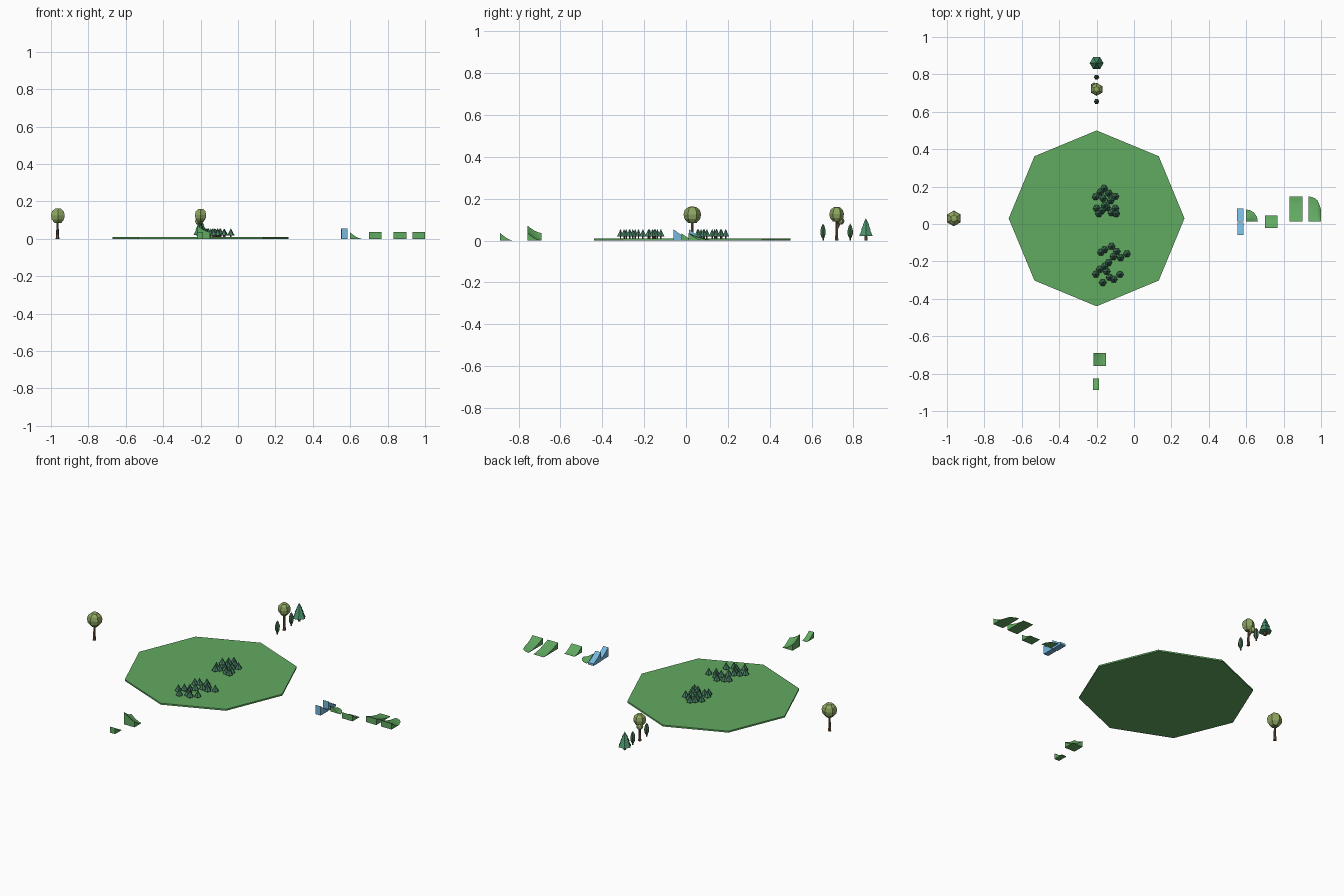
import bpy, bmesh, math
from mathutils import Vector

if "Cube" in bpy.data.objects:
    bpy.data.objects.remove(bpy.data.objects["Cube"])

def mat(name, c):
    m = bpy.data.materials.new(name)
    m.diffuse_color = (*c, 1)
    m.use_nodes = True
    m.node_tree.nodes["Principled BSDF"].inputs["Base Color"].default_value = m.diffuse_color
    return m

GRASS = mat("grass", (0.12, 0.40, 0.12))
WATER = mat("water", (0.18, 0.48, 0.72))
PINE = mat("pine", (0.06, 0.20, 0.12))
BIG_PINE = mat("big pine", (0.07, 0.29, 0.15))
CYPRESS = mat("cypress", (0.05, 0.14, 0.06))
LEAF = mat("leaf", (0.27, 0.38, 0.12))
BARK = mat("bark", (0.16, 0.10, 0.06))

def finish(name, bm, m):
    bmesh.ops.remove_doubles(bm, verts=bm.verts, dist=1e-5)
    bmesh.ops.recalc_face_normals(bm, faces=bm.faces)
    me = bpy.data.meshes.new(name)
    bm.to_mesh(me)
    bm.free()
    me.materials.append(m)
    ob = bpy.data.objects.new(name, me)
    bpy.context.collection.objects.link(ob)
    return ob

def lathe(bm, x, y, profile, n=6, turn=0.0):
    """Stack of n-sided rings given as (radius, z), capped at both ends."""
    rings = [[bm.verts.new((x + r * math.cos(turn + math.tau * i / n),
                            y + r * math.sin(turn + math.tau * i / n), z))
              for i in range(n)] for r, z in profile]
    for a, b in zip(rings, rings[1:]):
        for i in range(n):
            j = (i + 1) % n
            bm.faces.new((a[i], a[j], b[j], b[i]))
    bm.faces.new(rings[0][::-1])
    bm.faces.new(rings[-1])

def turned(name, x, y, m, *profiles, n=6, turn=0.0):
    bm = bmesh.new()
    for p in profiles:
        lathe(bm, x, y, p, n, turn)
    return finish(name, bm, m)

def crown(name, x, y, z, r, h):
    # faceted ball, one hexagon point towards +y
    prof = [(r * k, z + h * t) for k, t in
            ((.5, -1), (.9, -.5), (1, .05), (.85, .6), (.45, .95), (.01, 1))]
    turned(name, x, y, LEAF, prof, turn=math.pi / 2)

def slope(name, m, pos, top, nu=4, nv=4):
    """Closed tile: pos(u,v) gives the footprint and top(u,v) the height."""
    bm = bmesh.new()
    def grid(f):
        return [[bm.verts.new((*pos(i / nu, j / nv), f(i / nu, j / nv)))
                 for j in range(nv + 1)] for i in range(nu + 1)]
    a, b = grid(lambda u, v: max(top(u, v), 0.0005)), grid(lambda u, v: 0)
    for g in (a, b):
        for i in range(nu):
            for j in range(nv):
                bm.faces.new((g[i][j], g[i + 1][j], g[i + 1][j + 1], g[i][j + 1]))
    rim = ([(i, 0) for i in range(nu)] + [(nu, j) for j in range(nv)]
           + [(i, nv) for i in range(nu, 0, -1)] + [(0, j) for j in range(nv, 0, -1)])
    for (i, j), (k, l) in zip(rim, rim[1:] + rim[:1]):
        bm.faces.new((a[i][j], a[k][l], b[k][l], b[i][j]))
    bmesh.ops.dissolve_degenerate(bm, dist=1e-5, edges=bm.edges)
    return finish(name, bm, m)

H = 0.036
def fall(t):            # hollow hillside profile
    return H * (1 - t) ** 1.6

def box(x0, x1, y0, y1):
    return lambda u, v: (x0 + u * (x1 - x0), y0 + v * (y1 - y0))

# Octagonal meadow
turned("meadow", -0.2, 0.03, GRASS, [(0.47, 0), (0.47, 0.009)], n=8)

# Two groves of small pines
groves = [(-.16, .19), (-.18, .17), (-.135, .165), (-.205, .145), (-.165, .137),
          (-.1, .147), (-.125, .125), (-.157, .1), (-.2, .083), (-.172, .072),
          (-.145, .088), (-.1, .083), (-.12, .06), (-.095, .055), (-.188, .055),
          (-.12, -.12), (-.157, -.137), (-.177, -.152), (-.092, -.147),
          (-.038, -.16), (-.11, -.174), (-.072, -.18), (-.136, -.206),
          (-.157, -.227), (-.183, -.243), (-.204, -.268), (-.146, -.254),
          (-.075, -.27), (-.13, -.286), (-.108, -.296), (-.167, -.313)]
for x, y in groves:
    turned("grove_trunk", x, y, BARK, [(.004, .008), (.004, .024)])
    turned("grove_pine", x, y, PINE,
           [(.020, .019), (.010, .036), (.0005, .055)])

# Big tiered pine
turned("big_pine_trunk", -.2, .86, BARK, [(.008, 0), (.007, .03)])
turned("big_pine_foliage", -.2, .86, BIG_PINE,
       [(.037, .022), (.016, .066)], [(.027, .05), (.011, .084)],
       [(.018, .074), (.0005, .107)])

# Two cypresses
for y in (.655, .785):
    turned("cypress_trunk", -.2, y, BARK, [(.004, 0), (.004, .02)])
    turned("cypress_foliage", -.2, y, CYPRESS,
           [(.006, .012), (.014, .03), (.0145, .048), (.009, .068), (.0005, .081)])

# Round trees, one with a side branch
trunk = [(.010, 0), (.007, .03), (.006, .095)]
turned("left_tree_trunk", -.965, .03, BARK, trunk)
crown("left_tree_crown", -.963, .03, .124, .042, .039)
turned("back_tree_trunk", -.2, .72, BARK, trunk)
crown("back_tree_crown", -.2, .72, .126, .035, .035)
bm = bmesh.new()
lathe(bm, 0, 0, [(.005, 0), (.004, .045)])
start, end = Vector((-.2, .72, .055)), Vector((-.214, .74, .092))
q = (end - start).to_track_quat('Z', 'Y')
for v in bm.verts:
    v.co = start + q @ v.co
finish("back_tree_branch", bm, BARK)
crown("back_tree_side_crown", -.213, .738, .094, .019, .016)

# River slopes
slope("river_slope_front", WATER, box(.553, .585, -.06, .008),
      lambda u, v: .012 + .043 * (1 - v) ** 1.3, nu=1)
slope("river_slope_back", WATER, box(.55, .585, .014, .083),
      lambda u, v: .012 + .043 * (1 - v) ** 1.3, nu=1)

# Rounded hill corner: a quarter turn of the hillside
slope("hill_corner", GRASS,
      lambda u, v: (.598 + .064 * v * math.cos(u * math.pi / 2),
                    .014 + .064 * v * math.sin(u * math.pi / 2)),
      lambda u, v: fall(v))

# Straight hill, long hill, long hill with a rounded end
slope("hill_straight", GRASS, box(.70, .768, -.022, .046), lambda u, v: fall(v), nu=1)
slope("hill_long", GRASS, box(.832, .90, .013, .147), lambda u, v: fall(v), nu=1)
slope("hill_long_rounded", GRASS,
      lambda u, v: (.932 + .068 * u,
                    .013 + v * (.067 + .067 * math.sqrt(max(0, 1 - u * u)))),
      lambda u, v: fall(v))

# Stacked corner hill and half-width hill at the front
slope("hill_stacked", GRASS, box(-.217, -.150, -.758, -.691),
      lambda u, v: fall(u) + fall(v))
slope("hill_half", GRASS, box(-.218, -.186, -.888, -.825), lambda u, v: fall(v), nu=1)
